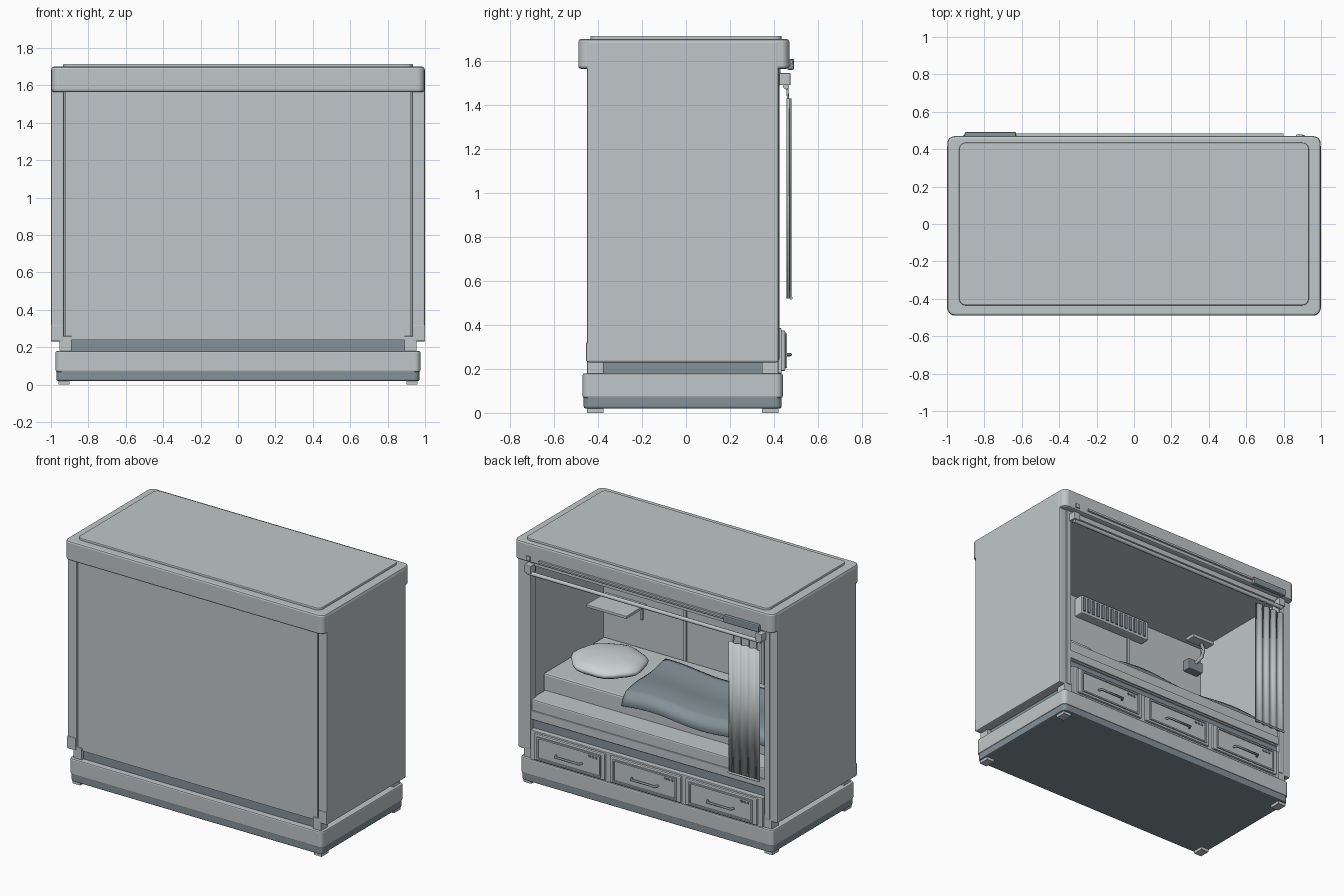
import bpy, bmesh, math
from mathutils import Vector

if "Cube" in bpy.data.objects:
    bpy.data.objects.remove(bpy.data.objects["Cube"], do_unlink=True)


def material(name, rgb):
    m = bpy.data.materials.new(name)
    m.use_nodes = True
    m.diffuse_color = (*rgb, 1)
    m.node_tree.nodes["Principled BSDF"].inputs["Base Color"].default_value = (*rgb, 1)
    return m


GREY = material("light grey", (0.53, 0.57, 0.58))
BLUE = material("blue grey", (0.23, 0.29, 0.32))
SOFT = material("pale fabric", (0.62, 0.66, 0.67))


def finish(name, bm, mat, smooth=False):
    mesh = bpy.data.meshes.new(name)
    bmesh.ops.recalc_face_normals(bm, faces=bm.faces)
    for f in bm.faces:
        f.smooth = smooth
    bm.to_mesh(mesh)
    bm.free()
    mesh.materials.append(mat)
    ob = bpy.data.objects.new(name, mesh)
    bpy.context.collection.objects.link(ob)
    return ob


def box(name, x, y, z, mat=GREY, bevel=0.0, corner=0.0):
    """Box from three ranges; corner rounds the upright edges."""
    bm = bmesh.new()
    bmesh.ops.create_cube(bm, size=1)
    for v in bm.verts:
        v.co = Vector([r[0] if c < 0 else r[1] for r, c in zip((x, y, z), v.co)])
    if corner:
        up = [e for e in bm.edges if abs(e.verts[0].co.z - e.verts[1].co.z) > 1e-5]
        bmesh.ops.bevel(bm, geom=up, offset=corner, segments=5, profile=0.5, affect='EDGES')
    ob = finish(name, bm, mat)
    if bevel:
        mod = ob.modifiers.new("bevel", 'BEVEL')
        mod.width, mod.segments, mod.limit_method = bevel, 2, 'ANGLE'
    return ob


def side(s, a, b):
    """Range mirrored to the chosen side of x = 0."""
    return (s * a, s * b) if s > 0 else (-b, -a)


def tube(name, points, radius, mat=GREY):
    cu = bpy.data.curves.new(name, 'CURVE')
    cu.dimensions = '3D'
    cu.bevel_depth, cu.bevel_resolution, cu.use_fill_caps = radius, 2, True
    sp = cu.splines.new('POLY')
    sp.points.add(len(points) - 1)
    for p, co in zip(sp.points, points):
        p.co = (*co, 1)
    cu.materials.append(mat)
    ob = bpy.data.objects.new(name, cu)
    bpy.context.collection.objects.link(ob)
    return ob


# Base, recessed neck and feet
box("base_band", (-.97, .97), (-.465, .435), (.02, .08), BLUE, .008, .03)
box("base", (-.975, .975), (-.47, .44), (.068, .18), GREY, .008, .03)
box("neck", (-.925, .925), (-.43, .40), (.17, .25), BLUE)
for s in (-1, 1):
    for y in ((-.45, -.375), (.345, .42)):
        box("foot", side(s, .90, .96), y, (0, .03))
        box("corner_post", side(s, .89, .955), y, (.17, .26), GREY, .004)

# Shell: side walls, closed front wall, ceiling and cap
for s in (-1, 1):
    box("side_wall", side(s, .93, 1), (-.45, .42), (.23, 1.69), GREY, .008)
    box("corner_guard", side(s, .935, 1), (-.454, -.40), (.235, .32), GREY, .004)
    box("opening_jamb", side(s, .90, .94), (.36, .425), (.24, 1.57), GREY, .004)
box("front_wall", (-.924, .924), (-.442, -.425), (.24, 1.58))
box("wall_backing", (-.935, .935), (-.43, -.42), (.24, 1.58))
box("cap", (-.998, .998), (-.49, .47), (1.565, 1.70), GREY, .012, .04)
box("top_plate", (-.935, .935), (-.435, .435), (1.69, 1.715), GREY, .006, .035)
for x in (-.3, .3):
    box("wall_rib", (x - .012, x + .012), (-.425, -.412), (.6, 1.565))

# Bed platform and bedding
box("floor", (-.93, .93), (-.43, .38), (.24, .45))
box("bed", (-.925, .925), (-.42, .25), (.44, .70), GREY, .012)
box("bed_ledge", (-.915, .915), (.2, .41), (.44, .585), GREY, .008)
box("ledge_trim", (-.905, .905), (.40, .42), (.45, .51), GREY, .004)

bm = bmesh.new()
bmesh.ops.create_uvsphere(bm, u_segments=28, v_segments=14, radius=1)
for v in bm.verts:
    pucker = 1 + .03 * math.sin(7 * math.atan2(v.co.y, v.co.x))
    v.co = Vector((.62 + .25 * pucker * v.co.x, -.04 + .23 * pucker * v.co.y, .755 + .06 * v.co.z))
finish("pillow", bm, SOFT, True)

bm = bmesh.new()
bmesh.ops.create_grid(bm, x_segments=40, y_segments=20, size=1)
for v in bm.verts:
    u, w = v.co.x, v.co.y
    x, y = -.27 + .6 * u - .03 * w, .0 + .285 * w
    drop = .07 * max(0, w - .85) / .15
    v.co = Vector((x, y, .73 + .014 * math.sin(8 * x + 3 * y) + .008 * math.sin(14 * y) - drop))
blanket = finish("blanket", bm, BLUE, True)
mod = blanket.modifiers.new("thickness", 'SOLIDIFY')
mod.thickness = .02

# Drawers under the bed
box("drawer_backing", (-.90, .90), (.38, .40), (.24, .45), BLUE)
box("drawer_frame", (-.895, .895), (.39, .435), (.18, .385), GREY, .004)
for x in (-.585, 0, .585):
    box("drawer", (x - .275, x + .275), (.43, .452), (.19, .375), GREY, .008)
    # raised rim and inner panel
    for z in (.205, .35):
        box("drawer_rim", (x - .245, x + .245), (.445, .46), (z, z + .01), GREY)
    for dx in (-.245, .235):
        box("drawer_rim", (x + dx, x + dx + .01), (.445, .46), (.205, .36), GREY)
    tube("drawer_handle", [(x - .1, .45, .265), (x - .09, .475, .265),
                           (x + .09, .475, .265), (x + .1, .45, .265)], .008, BLUE)
    for i in range(3):
        d = x - .215 + i * .025
        box("drawer_tab", (d, d + .014), (.45, .458), (.325, .338), BLUE)

# Curtain rail with brackets, status plate and light strip
tube("curtain_rod", [(-.9, .455, 1.485), (.9, .455, 1.485)], .014)
for s in (-1, 1):
    box("rod_bracket", side(s, .865, .915), (.42, .475), (1.49, 1.545), GREY, .004)
box("rail_backing", (-.9, .9), (.40, .43), (1.53, 1.57))
box("status_plate", (-.905, -.63), (.46, .492), (1.56, 1.61), BLUE, .008)
box("light_strip", (-.63, .8), (.46, .484), (1.588, 1.602))
box("switch", (.87, .90), (.46, .478), (1.58, 1.61))

# Gathered curtain: folded strip
bm = bmesh.new()
folds = 32
rows = []
for i in range(folds + 1):
    t = i / folds
    x, y = -.90 + .24 * t, .472 + .008 * math.sin(t * 8 * math.pi)
    rows.append([bm.verts.new((x, y, z)) for z in (.52, 1.43)])
for a, b in zip(rows, rows[1:]):
    bm.faces.new((a[0], b[0], b[1], a[1]))
curtain = finish("curtain", bm, GREY, True)
curtain.modifiers.new("thickness", 'SOLIDIFY').thickness = .006
for i in range(4):
    x = -.87 + i * .06
    tube("curtain_hook", [(x, .465, 1.42), (x, .46, 1.48)], .005)
tube("curtain_hem", [(-.9, .478, .522), (-.66, .478, .522)], .007)

# Interior shelf, vent and reading lamp
box("shelf", (.60, .91), (-.425, -.20), (.99, 1.01), GREY, .004)
for x in (.62, .87):
    box("shelf_leg", (x, x + .015), (-.425, -.40), (.90, 1.0))
box("vent", (-.42, .16), (-.425, -.35), (1.41, 1.55), GREY, .01)
for i in range(14):
    x = -.39 + i * .04
    box("vent_slat", (x, x + .02), (-.352, -.342), (1.43, 1.53), BLUE)
box("lamp_mount", (-.90, -.78), (-.425, -.36), (1.34, 1.42), BLUE, .008)
tube("lamp_arm", [(-.84, -.36, 1.40), (-.84, -.30, 1.42), (-.83, -.27, 1.46), (-.80, -.26, 1.49)], .012)
box("lamp_head", (-.88, -.70), (-.30, -.22), (1.49, 1.515), GREY, .006)
